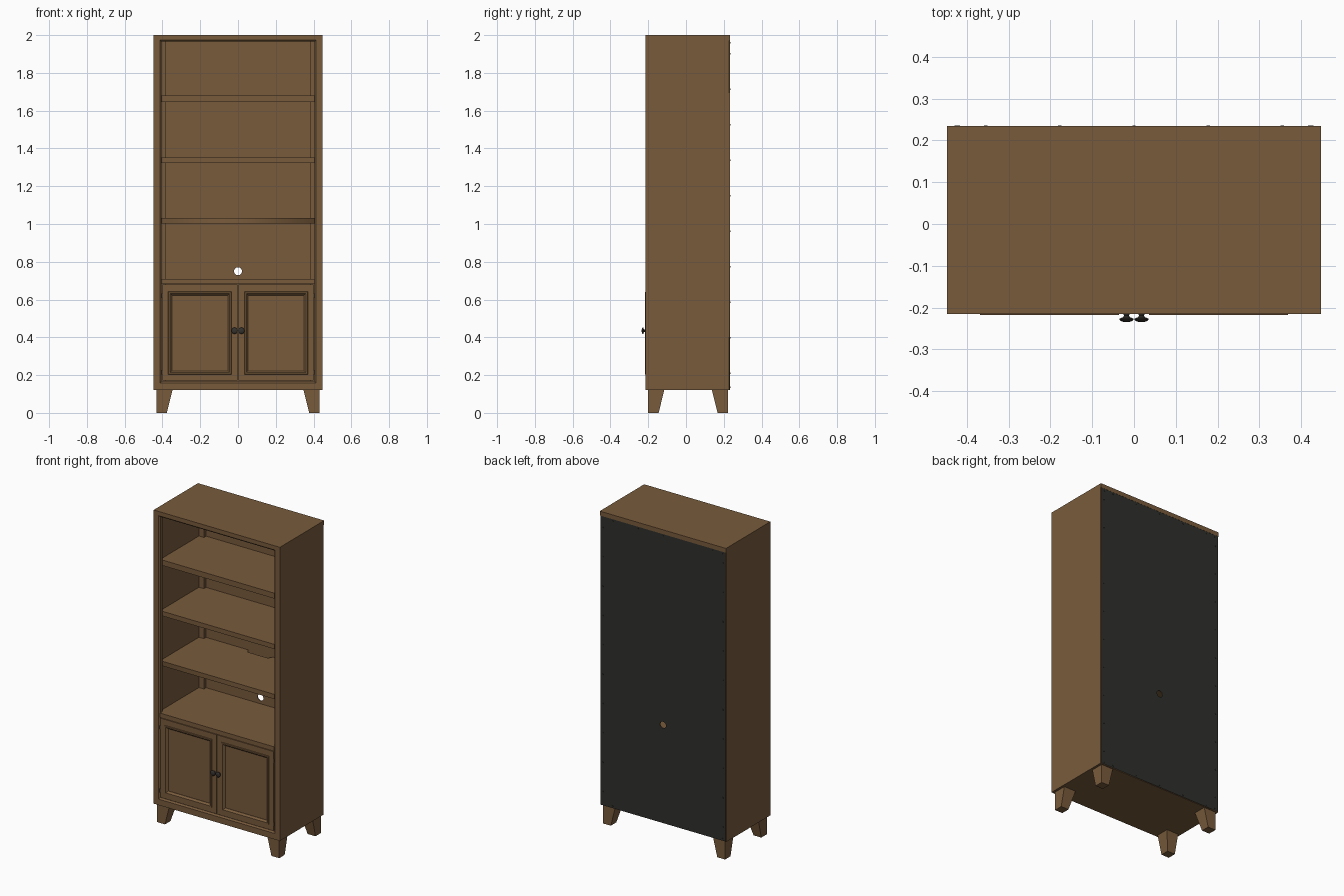
import bpy, bmesh, math
from mathutils import Matrix

if "Cube" in bpy.data.objects:
    bpy.data.objects.remove(bpy.data.objects["Cube"])


def material(name, rgb):
    m = bpy.data.materials.new(name)
    m.diffuse_color = (*rgb, 1)
    m.use_nodes = True
    m.node_tree.nodes["Principled BSDF"].inputs["Base Color"].default_value = m.diffuse_color
    return m


WOOD = material("brown wood", (0.19, 0.105, 0.045))
DARK = material("dark backing", (0.028, 0.030, 0.025))
METAL = material("dark metal", (0.035, 0.032, 0.027))


def finish(name, bm, mats):
    bmesh.ops.recalc_face_normals(bm, faces=bm.faces)
    me = bpy.data.meshes.new(name)
    bm.to_mesh(me)
    bm.free()
    for m in mats:
        me.materials.append(m)
    ob = bpy.data.objects.new(name, me)
    bpy.context.collection.objects.link(ob)
    return ob


def box(name, x0, x1, y0, y1, z0, z1, mat=WOOD):
    bm = bmesh.new()
    bmesh.ops.create_cube(bm, size=1)
    for v in bm.verts:
        v.co.x = x1 if v.co.x > 0 else x0
        v.co.y = y1 if v.co.y > 0 else y0
        v.co.z = z1 if v.co.z > 0 else z0
    return finish(name, bm, [mat])


def ring(name, loops):
    """Rectangular frame whose cross-section is a closed list of (x0, x1, z0, z1, y)."""
    bm = bmesh.new()
    rows = [[bm.verts.new(p) for p in ((a, y, c), (b, y, c), (b, y, d), (a, y, d))]
            for a, b, c, d, y in loops]
    n = len(rows)
    for i in range(n):
        r, s = rows[i], rows[(i + 1) % n]
        for k in range(4):
            j = (k + 1) % 4
            bm.faces.new((r[k], r[j], s[j], s[k]))
    return finish(name, bm, [WOOD])


def plate(name, outlines, thick, matrix, mats=(WOOD,)):
    """Flat plate from 2D outlines; inner outlines become holes."""
    cu = bpy.data.curves.new(name, "CURVE")
    cu.dimensions, cu.fill_mode, cu.extrude = "2D", "BOTH", thick / 2
    for pts in outlines:
        sp = cu.splines.new("POLY")
        sp.points.add(len(pts) - 1)
        for p, (x, y) in zip(sp.points, pts):
            p.co = (x, y, 0, 1)
        sp.use_cyclic_u = True
    tmp = bpy.data.objects.new(name + "_outline", cu)
    me = bpy.data.meshes.new_from_object(tmp)
    bm = bmesh.new()
    bm.from_mesh(me)
    bpy.data.objects.remove(tmp)
    bpy.data.meshes.remove(me)
    bmesh.ops.remove_doubles(bm, verts=bm.verts, dist=1e-5)
    bm.transform(matrix)
    return finish(name, bm, mats)


def lathe(name, profile, loc, mat, seg=24):
    """Turned part along -y from (radius, distance) pairs."""
    bm = bmesh.new()
    rows = [[bm.verts.new((loc[0] + r * math.cos(t), loc[1] + d, loc[2] + r * math.sin(t)))
             for t in (2 * math.pi * k / seg for k in range(seg))] for r, d in profile]
    for a, b in zip(rows, rows[1:]):
        for k in range(seg):
            bm.faces.new((a[k], a[(k + 1) % seg], b[(k + 1) % seg], b[k]))
    bm.faces.new(rows[0])
    bm.faces.new(rows[-1])
    ob = finish(name, bm, [mat])
    if seg > 8:
        bpy.context.view_layer.objects.active = ob
        ob.select_set(True)
        bpy.ops.object.shade_smooth_by_angle(angle=math.radians(35))
        ob.select_set(False)
    return ob


W, FRONT, FB, BACK = 0.447, -0.215, -0.187, 0.234

# carcass: sides, top, bottom
for s, side in ((-1, "left"), (1, "right")):
    xs = sorted((s * 0.42, s * W))
    box(side + "_side", xs[0], xs[1], FB, 0.228, 0.12, 1.972)
    xb = sorted((s * 0.385, s * 0.42))
    box(side + "_back_batten", xb[0], xb[1], 0.205, 0.228, 0.14, 1.972)
box("top", -W, W, FB, BACK, 1.972, 2.0)
box("bottom", -0.42, 0.42, FB, 0.228, 0.12, 0.165)

# face frame with chamfered opening
ring("face_frame", [(-W, W, 0.12, 2.0, FB), (-W, W, 0.12, 2.0, FRONT),
                    (-0.412, 0.412, 0.158, 1.973, FRONT),
                    (-0.404, 0.404, 0.168, 1.965, FRONT + 0.008),
                    (-0.404, 0.404, 0.168, 1.965, FB)])
box("door_rail", -0.405, 0.405, -0.212, FB, 0.682, 0.71)

# shelves; the third has a cable notch at the back
box("fixed_shelf", -0.42, 0.42, FB, 0.228, 0.682, 0.71)
for name, z0, z1 in (("upper_shelf", 1.645, 1.68), ("middle_shelf", 1.322, 1.352)):
    box(name, -0.42, 0.42, FB, 0.228, z0, z1)
plate("notched_shelf",
      [[(-0.42, FB), (0.42, FB), (0.42, 0.228), (0.09, 0.228), (0.07, 0.2),
        (-0.07, 0.2), (-0.09, 0.228), (-0.42, 0.228)]],
      0.03, Matrix.Translation((0, 0, 1.017)))

# back panel with cable hole, wood inside and dark outside
hole = [(0.021 * math.cos(t), 0.75 + 0.021 * math.sin(t))
        for t in (2 * math.pi * k / 32 for k in range(32))]
panel = plate("back_panel",
              [[(-0.443, 0.122), (0.443, 0.122), (0.443, 1.972), (-0.443, 1.972)], hole],
              0.006, Matrix.Translation((0, 0.230, 0)) @ Matrix.Rotation(math.pi / 2, 4, "X"),
              (WOOD, DARK))
for f in panel.data.polygons:
    f.material_index = 1 if f.normal.y > 0.5 else 0

# screws around the back panel
spots = [(s * 0.425, 0.21 + 0.1878 * k) for s in (-1, 1) for k in range(10)]
spots += [(x, z) for z in (0.135, 1.96) for x in (-0.42, -0.355, -0.178, 0, 0.178, 0.355, 0.42)]
for x, z in spots:
    lathe("back_screw", [(0.004, 0), (0.004, 0.003)], (x, 0.2325, z), METAL, 8)

# doors: frame, raised moulding, recessed panel, knob, hinges
for s, side in ((-1, "left"), (1, "right")):
    def r(a, b, c, d, y):
        return (*sorted((s * a, s * b)), c, d, y)
    ring(side + "_door_frame", [r(0.002, 0.401, 0.172, 0.679, -0.19),
                                r(0.002, 0.401, 0.172, 0.679, -0.213),
                                r(0.045, 0.358, 0.215, 0.631, -0.213),
                                r(0.045, 0.358, 0.215, 0.631, -0.19)])
    ring(side + "_door_moulding", [r(0.034, 0.37, 0.203, 0.642, -0.212),
                                   r(0.036, 0.368, 0.205, 0.640, -0.2175),
                                   r(0.044, 0.360, 0.213, 0.632, -0.2175),
                                   r(0.054, 0.349, 0.223, 0.622, -0.206),
                                   r(0.054, 0.349, 0.223, 0.622, -0.20)])
    a, b = sorted((s * 0.04, s * 0.362))
    box(side + "_door_panel", a, b, -0.204, -0.192, 0.21, 0.636)
    lathe(side + "_knob", [(0.009, 0), (0.006, -0.006), (0.008, -0.010), (0.016, -0.013),
                           (0.017, -0.016), (0.014, -0.019), (0.006, -0.0215)],
          (s * 0.018, -0.213, 0.435), METAL)
    for z in (0.215, 0.62):
        a, b = sorted((s * 0.400, s * 0.4045))
        box(side + "_hinge", a, b, -0.214, -0.195, z - 0.012, z + 0.012, METAL)

# tapered legs: outer faces upright, inner faces sloping
for sx in (-1, 1):
    for name, yo, sy in (("front_leg", -0.2, 1), ("back_leg", 0.222, -1)):
        bm = bmesh.new()
        bmesh.ops.create_cube(bm, size=1)
        for v in bm.verts:
            w = 0.085 if v.co.z > 0 else 0.055
            x = 0.432 - (w if v.co.x < 0 else 0)
            v.co = (sx * x, yo + sy * (w if v.co.y > 0 else 0), 0.121 if v.co.z > 0 else 0)
        finish(name, bm, [WOOD])
